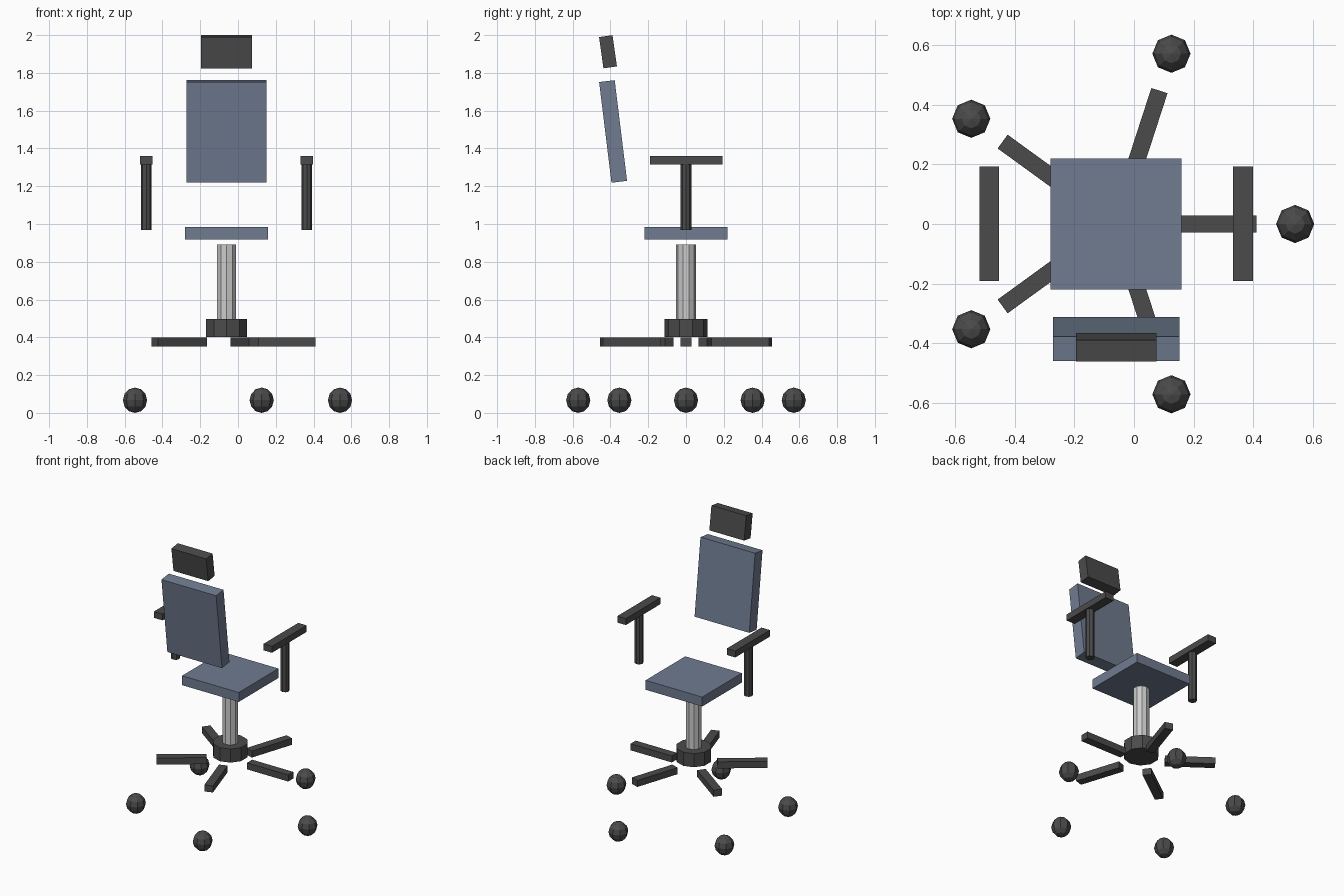
import bpy
from math import radians, cos, sin

if "Cube" in bpy.data.objects:
    bpy.data.objects.remove(bpy.data.objects["Cube"])

CX = -0.06  # chair axis in x


def material(name, rgb):
    m = bpy.data.materials.new(name)
    m.diffuse_color = (*rgb, 1)
    m.use_nodes = True
    m.node_tree.nodes["Principled BSDF"].inputs["Base Color"].default_value = m.diffuse_color
    return m


FABRIC = material("blue_fabric", (0.16, 0.20, 0.28))
DARK = material("dark_plastic", (0.07, 0.07, 0.07))


def finish(name, mat):
    o = bpy.context.object
    o.name = name
    if mat:
        o.data.materials.append(mat)
    return o


def box(name, loc, size, mat, rot=(0, 0, 0)):
    bpy.ops.mesh.primitive_cube_add(size=1, location=loc, rotation=rot)
    bpy.context.object.scale = size
    return finish(name, mat)


def tube(name, x, y, z0, z1, r, sides, mat=None):
    bpy.ops.mesh.primitive_cylinder_add(vertices=sides, radius=r, depth=z1 - z0,
                                        location=(x, y, (z0 + z1) / 2))
    return finish(name, mat)


# Seat, reclined backrest and headrest
box("seat", (CX, 0, 0.95), (0.44, 0.44, 0.066), FABRIC)
box("backrest", (CX, -0.386, 1.49), (0.424, 0.083, 0.537), FABRIC, (radians(7), 0, 0))
box("headrest", (CX, -0.413, 1.912), (0.27, 0.072, 0.167), DARK, (radians(8), 0, 0))

# Gas column and hub
tube("column", CX, 0, 0.495, 0.892, 0.053, 10)
tube("hub", CX, 0, 0.401, 0.496, 0.114, 10, DARK)

# Armrests
for side, label in ((-1, "left"), (1, "right")):
    x = CX + side * 0.425
    tube(f"arm_post_{label}", x, 0, 0.968, 1.315, 0.028, 8, DARK)
    box(f"arm_pad_{label}", (x, 0.001, 1.337), (0.066, 0.385, 0.045), DARK)

# Five-spoke base with casters
for i in range(5):
    a = radians(72 * i)
    box(f"base_leg_{i + 1}", (CX + 0.31 * cos(a), 0.31 * sin(a), 0.375),
        (0.32, 0.057, 0.046), DARK, (0, 0, a))
    bpy.ops.mesh.primitive_uv_sphere_add(
        segments=8, ring_count=6, radius=1,
        location=(CX + 0.6 * cos(a), 0.6 * sin(a), 0.067))
    bpy.context.object.scale = (0.064, 0.064, 0.067)
    finish(f"caster_{i + 1}", DARK)
